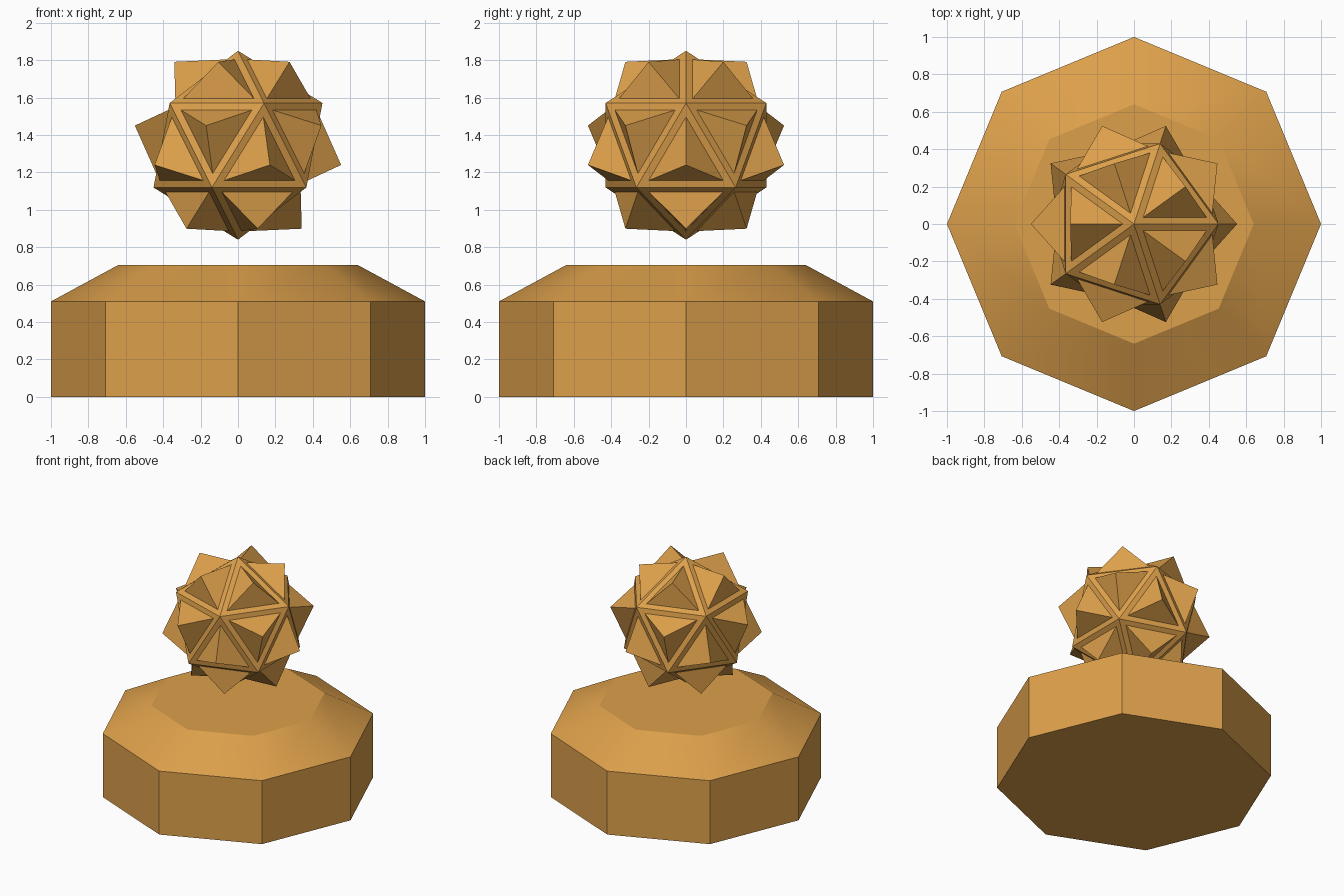
import bpy, bmesh
from math import radians

if "Cube" in bpy.data.objects:
    bpy.data.objects.remove(bpy.data.objects["Cube"])

mat = bpy.data.materials.new("amber")
mat.diffuse_color = (0.72, 0.35, 0.07, 1)
mat.use_nodes = True
mat.node_tree.nodes["Principled BSDF"].inputs["Base Color"].default_value = mat.diffuse_color

BASE_EDGE_Z, BASE_TOP_Z, BASE_TOP_R = 0.51, 0.705, 0.64
BALL_Z, BALL_R, FRAME, SPIKE = 1.345, 0.505, 0.038, 0.16


def new_object(name, bm):
    mesh = bpy.data.meshes.new(name)
    bm.to_mesh(mesh)
    bm.free()
    obj = bpy.data.objects.new(name, mesh)
    obj.data.materials.append(mat)
    bpy.context.collection.objects.link(obj)
    return obj


# Octagonal pedestal: prism whose top is extruded up and tapered
bpy.ops.mesh.primitive_cylinder_add(vertices=8, radius=1, depth=BASE_EDGE_Z,
                                    location=(0, 0, 0))
pedestal = bpy.context.object
pedestal.name = "pedestal"
pedestal.location.z = BASE_EDGE_Z / 2
pedestal.data.materials.append(mat)
bm = bmesh.new()
bm.from_mesh(pedestal.data)
top = max(bm.faces, key=lambda f: f.calc_center_median().z)
bmesh.ops.inset_region(bm, faces=[top], thickness=0.1)
for v in top.verts:
    v.co.xy = v.co.xy.normalized() * BASE_TOP_R
    v.co.z += BASE_TOP_Z - BASE_EDGE_Z
bm.normal_update()
bm.to_mesh(pedestal.data)
bm.free()
bpy.ops.object.shade_smooth_by_angle(angle=radians(30))

# Floating spiked ball: each icosahedron face is framed, then raised to a point
bm = bmesh.new()
bmesh.ops.create_icosphere(bm, subdivisions=1, radius=BALL_R)
faces = bm.faces[:]
bmesh.ops.inset_individual(bm, faces=faces, thickness=FRAME, use_even_offset=True)
bm.normal_update()
normals = [f.normal.copy() for f in faces]
centers = [f.calc_center_median() for f in faces]
for f, n, c in zip(faces, normals, centers):
    tip = bmesh.ops.poke(bm, faces=[f])["verts"][0]
    tip.co = c + n * SPIKE
ball = new_object("spiked_ball", bm)
ball.location.z = BALL_Z
